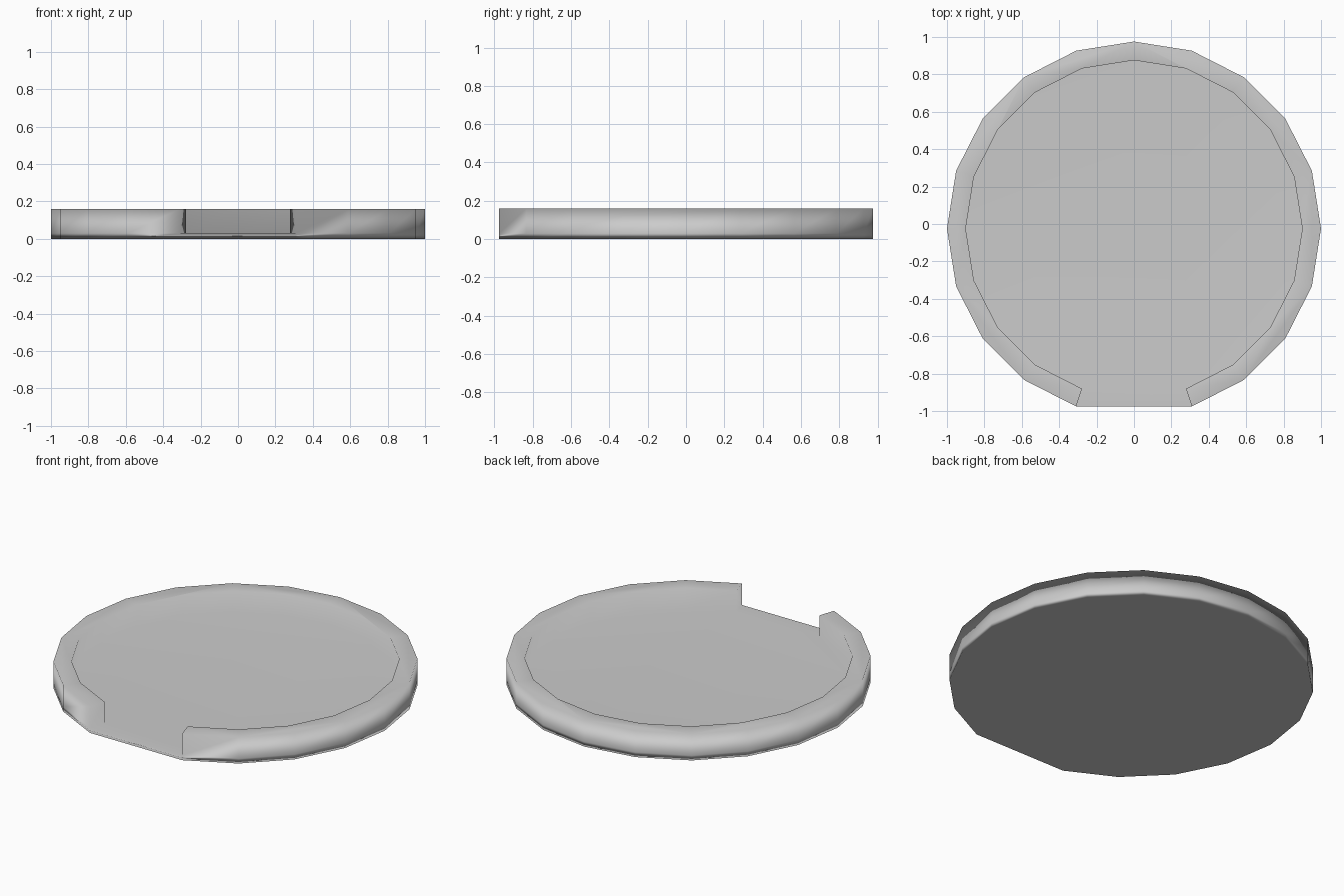
import bpy, bmesh, math

cube = bpy.data.objects.get("Cube")
if cube:
    bpy.data.objects.remove(cube, do_unlink=True)

SIDES = 20
OUTER, INNER = 1.0, 0.9
FLOOR, TOP = 0.03, 0.16
CENTRE_Y = -0.0245

# Plain grey
grey = bpy.data.materials.new("plain_grey")
grey.use_nodes = True
colour = (0.6, 0.6, 0.6, 1)
grey.diffuse_color = colour
grey.node_tree.nodes["Principled BSDF"].inputs["Base Color"].default_value = colour

bm = bmesh.new()


def ring(radius, z):
    """Open ring of points, leaving out the front corner."""
    points = []
    for i in range(1, SIDES):
        a = math.tau * i / SIDES - math.pi / 2
        points.append(bm.verts.new((radius * math.cos(a), CENTRE_Y + radius * math.sin(a), z)))
    return points


def wall(low, high):
    for i in range(len(low) - 1):
        bm.faces.new((low[i], low[i + 1], high[i + 1], high[i]))


bottom = ring(OUTER, 0)
lip = ring(OUTER, FLOOR)
outer_top = ring(OUTER, TOP)
inner_top = ring(INNER, TOP)
inner_floor = ring(INNER, FLOOR)

# Base, with a straight front edge
bm.faces.new(bottom[::-1])
wall(bottom, lip)
bm.faces.new((bottom[-1], bottom[0], lip[0], lip[-1]))
bm.faces.new([lip[0]] + inner_floor + [lip[-1]])

# Raised rim, open at the front
wall(lip, outer_top)
bm.faces.new(outer_top + inner_top[::-1])
wall(inner_top, inner_floor)
for end in (0, -1):
    bm.faces.new((lip[end], outer_top[end], inner_top[end], inner_floor[end]))

bmesh.ops.recalc_face_normals(bm, faces=bm.faces[:])
for face in bm.faces:
    face.smooth = True

mesh = bpy.data.meshes.new("open_rim_tray")
bm.to_mesh(mesh)
bm.free()
mesh.materials.append(grey)
tray = bpy.data.objects.new("open_rim_tray", mesh)
bpy.context.collection.objects.link(tray)

# Large flat faces govern the smooth shading
weighted = tray.modifiers.new("weighted_normals", 'WEIGHTED_NORMAL')
weighted.mode = 'FACE_AREA'
weighted.weight = 50
